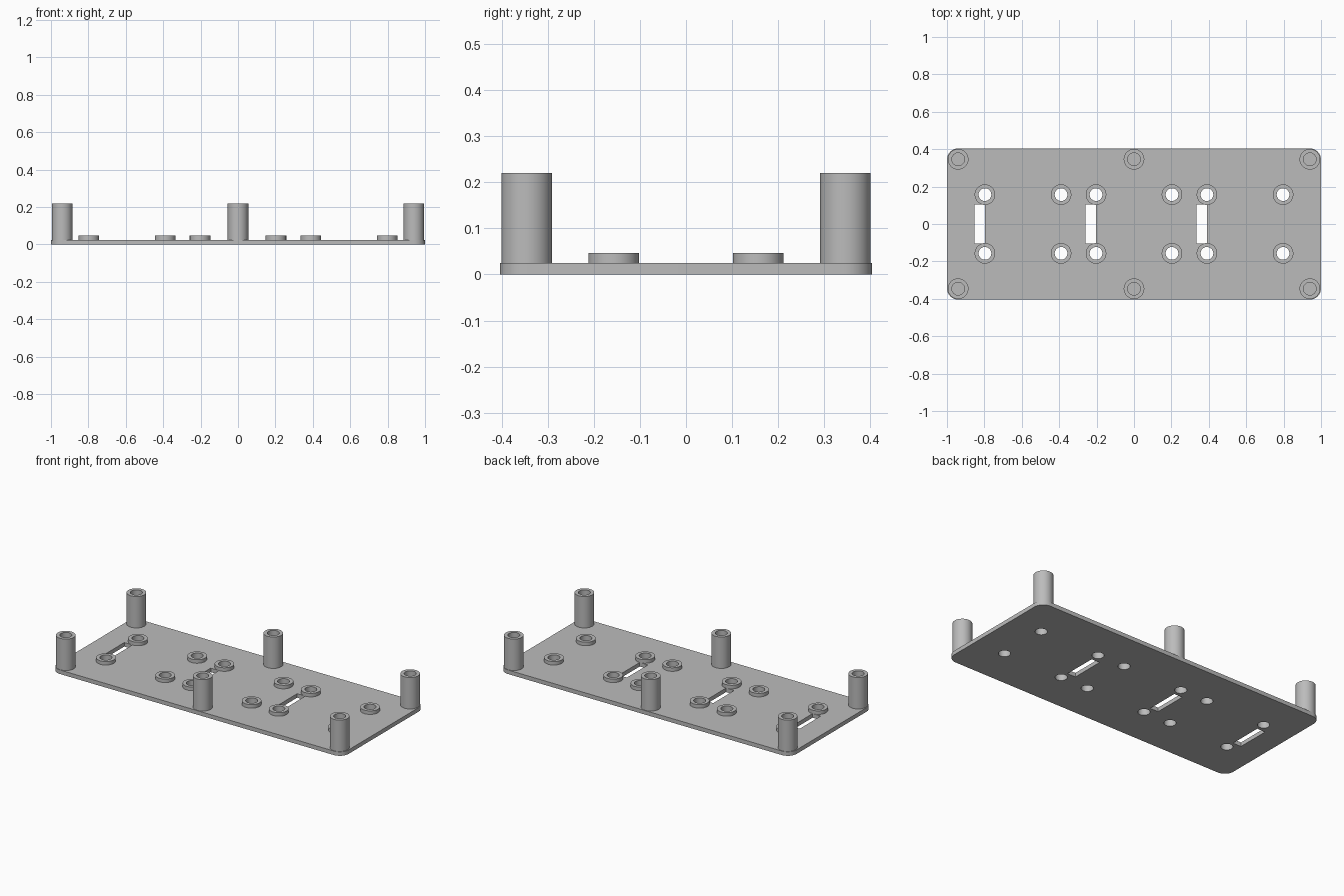
import bpy
import bmesh
from math import cos, sin, pi, radians

if "Cube" in bpy.data.objects:
    bpy.data.objects.remove(bpy.data.objects["Cube"], do_unlink=True)

HALF_X, HALF_Y, THICK = 1.0, 0.404, 0.025
CORNER = 0.06
RING_R, HOLE_R = 0.055, 0.034
PAD_TOP, POST_TOP = 0.047, 0.22
PAD_Y, POST_X, POST_Y = 0.157, 0.94, 0.346
SLOT_W, SLOT_HALF = 0.056, 0.103
SIDES = 48

grey = bpy.data.materials.new("plain grey")
grey.use_nodes = True
colour = (0.5, 0.5, 0.5, 1)
grey.diffuse_color = colour
grey.node_tree.nodes["Principled BSDF"].inputs["Base Color"].default_value = colour


def finish(name, bm):
    bmesh.ops.recalc_face_normals(bm, faces=bm.faces)
    mesh = bpy.data.meshes.new(name)
    bm.to_mesh(mesh)
    bm.free()
    mesh.materials.append(grey)
    obj = bpy.data.objects.new(name, mesh)
    bpy.context.collection.objects.link(obj)
    return obj


def select(obj):
    bpy.ops.object.select_all(action="DESELECT")
    obj.select_set(True)
    bpy.context.view_layer.objects.active = obj


def smooth(obj):
    select(obj)
    bpy.ops.object.shade_smooth_by_angle(angle=radians(30))


def prism(bm, outline, z0, z1):
    """Extrude a closed outline into a capped solid."""
    face = bm.faces.new([bm.verts.new((x, y, z0)) for x, y in outline])
    top = bmesh.ops.extrude_face_region(bm, geom=[face], use_keep_orig=True)["geom"]
    bmesh.ops.translate(bm, vec=(0, 0, z1 - z0),
                        verts=[v for v in top if isinstance(v, bmesh.types.BMVert)])


def circle(cx, cy, r):
    return [(cx + r * cos(2 * pi * i / SIDES), cy + r * sin(2 * pi * i / SIDES))
            for i in range(SIDES)]


def tube(name, x, y, top):
    """Hollow round boss standing on the plate."""
    bm = bmesh.new()
    levels = [(RING_R, THICK), (RING_R, top), (HOLE_R, top), (HOLE_R, THICK)]
    loops = [[bm.verts.new((px, py, z)) for px, py in circle(x, y, r)]
             for r, z in levels]
    for a, b in zip(loops, loops[1:] + loops[:1]):
        for i in range(SIDES):
            j = (i + 1) % SIDES
            bm.faces.new((a[i], a[j], b[j], b[i]))
    smooth(finish(name, bm))


# Base plate with rounded corners
outline = []
for quarter, (sx, sy) in enumerate([(1, 1), (-1, 1), (-1, -1), (1, -1)]):
    for step in range(11):
        a = (quarter + step / 10) * pi / 2
        outline.append((sx * (HALF_X - CORNER) + CORNER * cos(a),
                        sy * (HALF_Y - CORNER) + CORNER * sin(a)))
bm = bmesh.new()
prism(bm, outline, 0, THICK)
plate = finish("base_plate", bm)

# Cutter for the round holes and the slots
pad_xs = [-0.797, -0.39, -0.203, 0.203, 0.39, 0.797]
bm = bmesh.new()
for x in pad_xs:
    for side in (-1, 1):
        prism(bm, circle(x, side * PAD_Y, HOLE_R), -0.1, 0.1)
for right in (pad_xs[0], pad_xs[2], pad_xs[4]):
    left = right - SLOT_W
    prism(bm, [(left, -SLOT_HALF), (right, -SLOT_HALF),
               (right, SLOT_HALF), (left, SLOT_HALF)], -0.1, 0.1)
cutter = finish("hole_cutter", bm)
cutter.hide_render = True

cut = plate.modifiers.new("holes", "BOOLEAN")
cut.operation = "DIFFERENCE"
cut.solver = "EXACT"
cut.object = cutter
select(plate)
bpy.ops.object.modifier_apply(modifier=cut.name)
bpy.data.objects.remove(cutter, do_unlink=True)
smooth(plate)

# Low mounting rings around the holes, and tall hollow posts at the rim
for side, label in ((-1, "front"), (1, "back")):
    for x in pad_xs:
        tube(label + "_mounting_ring", x, side * PAD_Y, PAD_TOP)
    for x in (-POST_X, 0, POST_X):
        tube(label + "_post", x, side * POST_Y, POST_TOP)
